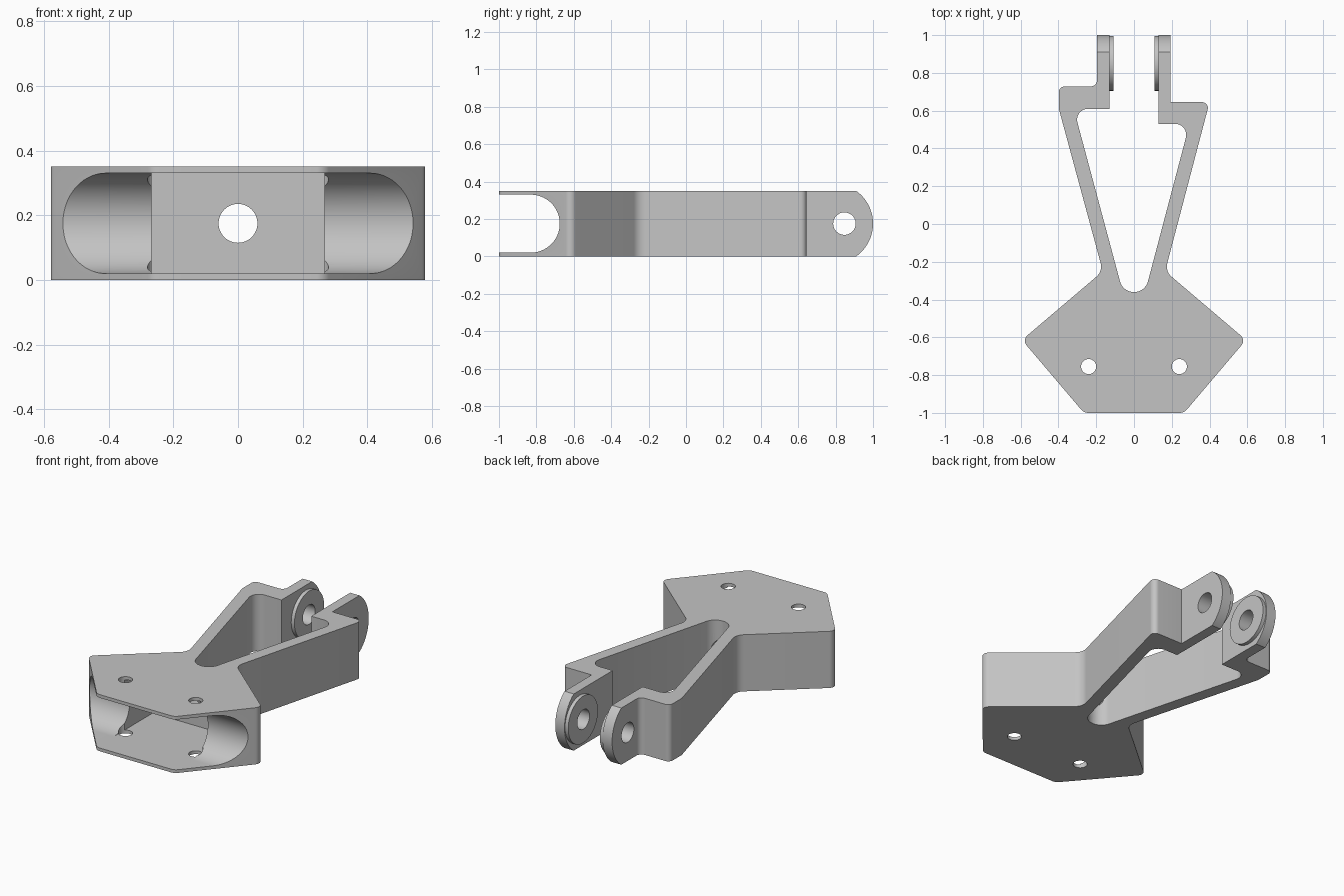
import bpy, bmesh, math
from mathutils import Vector

if "Cube" in bpy.data.objects:
    bpy.data.objects.remove(bpy.data.objects["Cube"])

H = 0.35           # overall height
MID = H / 2

grey = bpy.data.materials.new("plain grey")
grey.diffuse_color = (0.55, 0.55, 0.55, 1)
grey.use_nodes = True
grey.node_tree.nodes["Principled BSDF"].inputs["Base Color"].default_value = grey.diffuse_color


def rounded(points, steps=8):
    """Turn (x, y, radius) corners into a filleted outline."""
    out = []
    for i, (x, y, r) in enumerate(points):
        p = Vector((x, y))
        if r == 0:
            out.append(p)
            continue
        a = (Vector(points[i - 1][:2]) - p).normalized()
        b = (Vector(points[(i + 1) % len(points)][:2]) - p).normalized()
        half = a.angle(b) / 2
        centre = p + (a + b).normalized() * (r / math.sin(half))
        start = p + a * (r / math.tan(half)) - centre
        end = p + b * (r / math.tan(half)) - centre
        sweep = start.angle(end)
        for k in range(steps + 1):
            t = k / steps
            out.append(centre + (start * math.sin((1 - t) * sweep)
                                 + end * math.sin(t * sweep)) / math.sin(sweep))
    return out


def arc(cx, cy, r, a0, a1, n=32):
    return [(cx + r * math.cos(math.radians(a0 + (a1 - a0) * k / n)),
             cy + r * math.sin(math.radians(a0 + (a1 - a0) * k / n))) for k in range(n + 1)]


def prism(name, outline, axis, lo, hi):
    """Extrude a flat outline along one axis."""
    place = {"x": lambda u, v, w: (w, u, v),
             "y": lambda u, v, w: (u, w, v),
             "z": lambda u, v, w: (u, v, w)}[axis]
    bm = bmesh.new()
    base = bm.faces.new([bm.verts.new(place(p[0], p[1], lo)) for p in outline])
    ext = bmesh.ops.extrude_face_region(bm, geom=[base])
    move = Vector(place(0, 0, hi - lo))
    bmesh.ops.translate(bm, vec=move,
                        verts=[g for g in ext["geom"] if isinstance(g, bmesh.types.BMVert)])
    bmesh.ops.recalc_face_normals(bm, faces=bm.faces)
    mesh = bpy.data.meshes.new(name)
    bm.to_mesh(mesh)
    bm.free()
    mesh.materials.append(grey)
    ob = bpy.data.objects.new(name, mesh)
    bpy.context.collection.objects.link(ob)
    return ob


def cylinder(name, u, v, r, axis, lo, hi, n=48):
    return prism(name, arc(u, v, r, 0, 360, n)[:-1], axis, lo, hi)


def combine(target, tool, operation):
    mod = target.modifiers.new("cut", "BOOLEAN")
    mod.operation, mod.solver, mod.object = operation, "EXACT", tool
    bpy.context.view_layer.objects.active = target
    bpy.ops.object.modifier_apply(modifier=mod.name)
    bpy.data.objects.remove(tool, do_unlink=True)


# plan outline: base plate, two splayed arms of unequal length, two ears
plan = [
    (-0.265, -1, 0.05), (0.265, -1, 0.05), (0.593, -0.614, 0.037),
    (0.165, -0.25, 0.07), (0.4, 0.645, 0.03), (0.193, 0.645, 0),
    (0.193, 1.05, 0), (0.13, 1.05, 0), (0.13, 0.53, 0),
    (0.294, 0.53, 0.058), (0.059, -0.36, 0.074), (-0.059, -0.36, 0.074),
    (-0.319, 0.61, 0.058), (-0.13, 0.61, 0), (-0.13, 1.05, 0),
    (-0.195, 1.05, 0), (-0.195, 0.728, 0.035), (-0.398, 0.728, 0.03),
    (-0.398, 0.61, 0), (-0.165, -0.25, 0.07), (-0.593, -0.614, 0.037),
]
bracket = prism("bracket", rounded(plan), "z", 0, H)

# side outline: round ear ends and the open round-ended slot at the front
side = ([(-1.2, -0.04)] + arc(0.785, MID, 0.215, -90, 90, 48)
        + [(-1.2, 0.39), (-1.2, 0.33)] + arc(-0.83, MID, 0.155, 90, -90, 40)
        + [(-1.2, 0.02)])
combine(bracket, prism("side_shape", side, "x", -0.8, 0.8), "INTERSECT")

# deeper square pocket in the middle of the slot
pocket = [(-0.267, 0.02), (0.267, 0.02), (0.267, 0.33), (-0.267, 0.33)]
combine(bracket, prism("pocket", pocket, "y", -0.84, -0.45), "DIFFERENCE")

# raised bosses on the inner faces of the ears
for s in (-1, 1):
    lo, hi = sorted((s * 0.108, s * 0.15))
    combine(bracket, cylinder("boss", 0.85, MID, 0.145, "x", lo, hi), "UNION")

# pivot hole, shaft hole and the two mounting holes
combine(bracket, cylinder("pivot_hole", 0.847, MID, 0.06, "x", -0.5, 0.5), "DIFFERENCE")
combine(bracket, cylinder("shaft_hole", 0, MID, 0.06, "y", -0.6, -0.2), "DIFFERENCE")
for s in (-1, 1):
    combine(bracket, cylinder("mount_hole", s * 0.24, -0.755, 0.04, "z", -0.1, 0.5, 32),
            "DIFFERENCE")

# smooth curved walls, keep hard edges
bpy.ops.object.select_all(action="DESELECT")
bracket.select_set(True)
bpy.context.view_layer.objects.active = bracket
bpy.ops.object.shade_smooth_by_angle(angle=math.radians(25))
